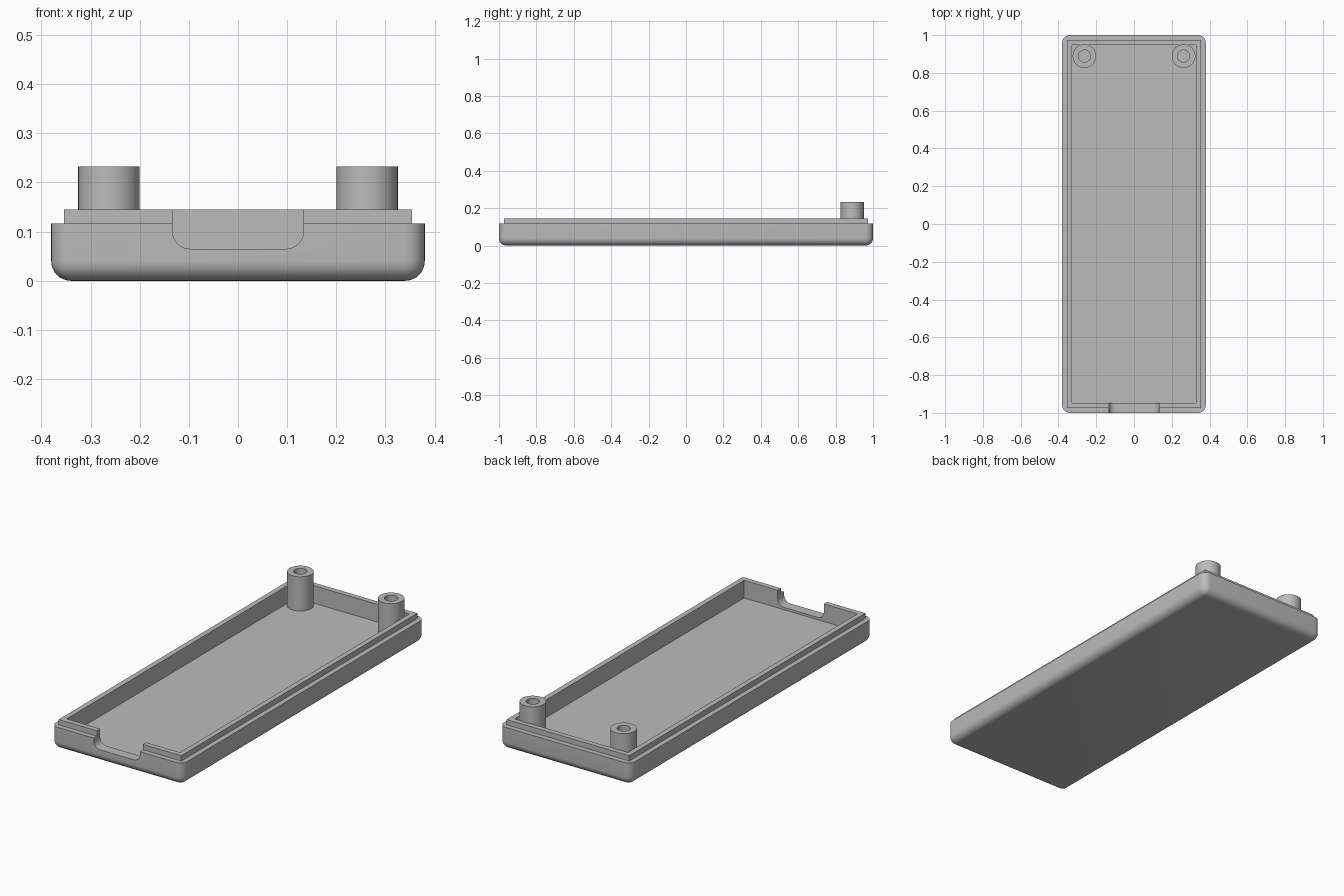
import bpy
import bmesh
import math
from mathutils import Vector

if "Cube" in bpy.data.objects:
    bpy.data.objects.remove(bpy.data.objects["Cube"])

# Main dimensions
HALF_X, HALF_Y = 0.38, 1.0
RIM_Z, LIP_Z, POST_Z = 0.117, 0.145, 0.232
STEP, WALL, FLOOR = 0.026, 0.053, 0.053
FILLET = 0.04

grey = bpy.data.materials.new("plain_grey")
grey.use_nodes = True
grey.diffuse_color = (0.5, 0.5, 0.5, 1)
grey.node_tree.nodes["Principled BSDF"].inputs["Base Color"].default_value = (0.5, 0.5, 0.5, 1)


def make_object(name, bm):
    bmesh.ops.recalc_face_normals(bm, faces=bm.faces)
    mesh = bpy.data.meshes.new(name)
    bm.to_mesh(mesh)
    bm.free()
    mesh.materials.append(grey)
    obj = bpy.data.objects.new(name, mesh)
    bpy.context.collection.objects.link(obj)
    return obj


def box(name, low, high, radius=0, pick=None):
    """Box between two corners; edges chosen by pick are rounded."""
    low, high = Vector(low), Vector(high)
    bm = bmesh.new()
    bmesh.ops.create_cube(bm, size=1)
    for v in bm.verts:
        v.co = (low + high) / 2 + v.co * (high - low)
    if radius:
        edges = [e for e in bm.edges if pick(e)]
        bmesh.ops.bevel(bm, geom=edges, offset=radius, segments=8,
                        profile=0.5, affect='EDGES', clamp_overlap=True)
    return make_object(name, bm)


def select_only(obj):
    bpy.ops.object.select_all(action='DESELECT')
    obj.select_set(True)
    bpy.context.view_layer.objects.active = obj


def combine(target, other, operation):
    select_only(target)
    mod = target.modifiers.new("combine", 'BOOLEAN')
    mod.operation = operation
    mod.solver = 'EXACT'
    mod.object = other
    bpy.ops.object.modifier_apply(modifier=mod.name)
    bpy.data.objects.remove(other)


def smooth(obj):
    select_only(obj)
    bpy.ops.object.shade_smooth_by_angle(angle=math.radians(30))


def low_edge(e):
    return any(v.co.z < RIM_Z / 2 for v in e.verts)


def notch_edge(e):
    return all(v.co.z < LIP_Z for v in e.verts) and abs(e.verts[0].co.y - e.verts[1].co.y) > 0.01


# Tray: rounded outer shell, stepped lip, hollow inside, front notch
tray = box("tray", (-HALF_X, -HALF_Y, 0), (HALF_X, HALF_Y, RIM_Z), FILLET, low_edge)
lip = box("lip", (STEP - HALF_X, STEP - HALF_Y, 0.08),
          (HALF_X - STEP, HALF_Y - STEP, LIP_Z))
cavity = box("cavity", (WALL - HALF_X, WALL - HALF_Y, FLOOR),
             (HALF_X - WALL, HALF_Y - WALL, 0.3))
notch = box("notch", (-0.133, -1.1, 0.065), (0.133, -0.9, 0.3), 0.035, notch_edge)
combine(tray, lip, 'UNION')
combine(tray, cavity, 'DIFFERENCE')
combine(tray, notch, 'DIFFERENCE')
smooth(tray)


# Hollow screw posts at the back corners
def post(name, x, y, outer=0.0625, inner=0.032, sides=48):
    profile = [(inner, FLOOR), (inner, POST_Z), (outer, POST_Z), (outer, FLOOR)]
    bm = bmesh.new()
    verts = [bm.verts.new((r, 0, z)) for r, z in profile]
    edges = [bm.edges.new(pair) for pair in zip(verts, verts[1:])]
    bmesh.ops.spin(bm, geom=verts + edges, cent=(0, 0, 0), axis=(0, 0, 1),
                   angle=math.tau, steps=sides)
    bmesh.ops.remove_doubles(bm, verts=bm.verts, dist=0.0001)
    obj = make_object(name, bm)
    # Outward direction follows the flat top ring
    if any(p.normal.z < -0.9 for p in obj.data.polygons):
        obj.data.flip_normals()
    obj.location = (x, y, 0)
    smooth(obj)


for side, x in (("left", 0.2625), ("right", -0.2625)):
    post(side + "_screw_post", x, 0.889)
